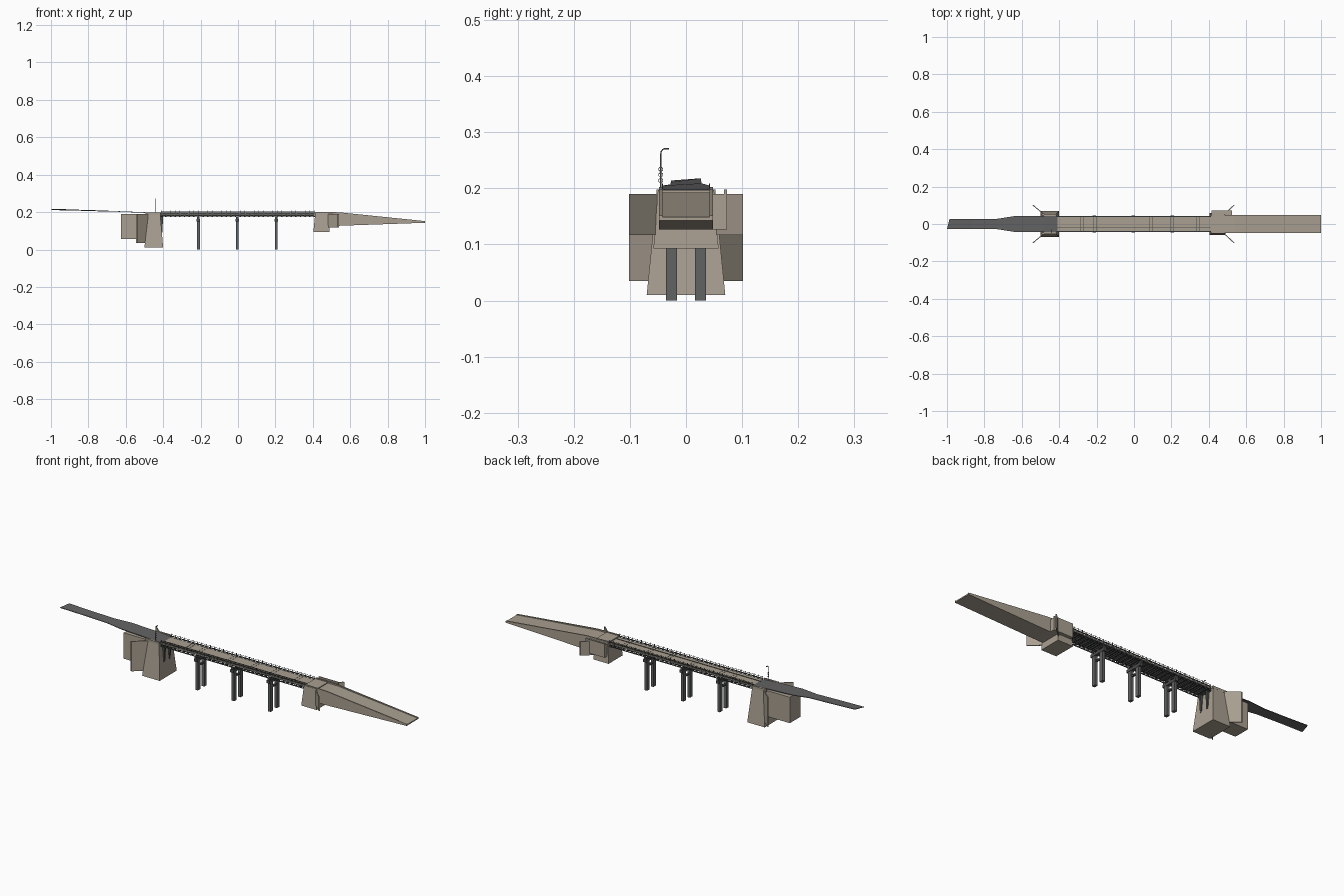
import bpy, bmesh, math
from mathutils import Vector

if "Cube" in bpy.data.objects:
    bpy.data.objects.remove(bpy.data.objects["Cube"])


def material(name, r, g, b):
    m = bpy.data.materials.new(name)
    m.diffuse_color = (r, g, b, 1)
    m.use_nodes = True
    m.node_tree.nodes["Principled BSDF"].inputs["Base Color"].default_value = m.diffuse_color
    return m


CONCRETE = material("tan_concrete", 0.40, 0.35, 0.285)
ASPHALT = material("grey_asphalt", 0.125, 0.125, 0.125)
STEEL = material("dark_steel", 0.075, 0.08, 0.078)
PILE = material("grey_pile_steel", 0.12, 0.125, 0.125)


def finish(name, bm, mat):
    bmesh.ops.recalc_face_normals(bm, faces=bm.faces[:])
    me = bpy.data.meshes.new(name)
    bm.to_mesh(me)
    bm.free()
    me.materials.append(mat)
    ob = bpy.data.objects.new(name, me)
    bpy.context.collection.objects.link(ob)
    return ob


def hexa(bm, bottom, top, z0, z1):
    """Block between two (x0, x1, y0, y1) rectangles."""
    def ring(r, z):
        x0, x1, y0, y1 = r
        return [bm.verts.new(p) for p in
                ((x0, y0, z), (x1, y0, z), (x1, y1, z), (x0, y1, z))]
    a, b = ring(bottom, z0), ring(top, z1)
    bm.faces.new(a)
    bm.faces.new(b)
    for i in range(4):
        j = (i + 1) % 4
        bm.faces.new((a[i], a[j], b[j], b[i]))


def box(bm, x0, x1, y0, y1, z0, z1):
    hexa(bm, (x0, x1, y0, y1), (x0, x1, y0, y1), z0, z1)


def prism(bm, outline, offset):
    """Extrude a closed 3D outline by an offset vector."""
    f = bm.faces.new([bm.verts.new(p) for p in outline])
    r = bmesh.ops.extrude_face_region(bm, geom=[f])
    vs = [v for v in r["geom"] if isinstance(v, bmesh.types.BMVert)]
    bmesh.ops.translate(bm, verts=vs, vec=offset)


def bar(bm, p, q, w):
    """Square bar from p to q."""
    p, q = Vector(p), Vector(q)
    d = q - p
    m = d.to_track_quat('Z', 'Y').to_matrix().to_4x4()
    m.translation = (p + q) / 2
    r = bmesh.ops.create_cube(bm, size=1)
    for v in r["verts"]:
        v.co = m @ Vector((v.co.x * w, v.co.y * w, v.co.z * d.length))


# Deck
bm = bmesh.new()
box(bm, -0.42, 0.415, -0.041, 0.041, 0.187, 0.192)
finish("bridge_deck", bm, CONCRETE)

# Underside stringers and cross beams
bm = bmesh.new()
box(bm, -0.415, 0.41, -0.04, 0.04, 0.1845, 0.187)
for y in (-0.024, -0.012, 0, 0.012, 0.024):
    box(bm, -0.415, 0.41, y - 0.002, y + 0.002, 0.178, 0.1845)
for i in range(34):
    x = -0.41 + i * 0.0248
    box(bm, x - 0.002, x + 0.002, -0.04, 0.04, 0.174, 0.18)
finish("deck_beams", bm, STEEL)

# Side lattice girders
bm = bmesh.new()
n, step = 33, 0.0248
for y in (-0.04, 0.04):
    for z in (0.1755, 0.1975):
        box(bm, -0.415, 0.412, y - 0.002, y + 0.002, z - 0.0018, z + 0.0018)
    for i in range(n):
        xa = -0.41 + i * step
        xb = xa + step
        bar(bm, (xa, y, 0.176), (xb, y, 0.197), 0.002)
        bar(bm, (xa, y, 0.197), (xb, y, 0.176), 0.002)
        bar(bm, (xa, y, 0.176), (xa, y, 0.198), 0.0025)
finish("lattice_girders", bm, STEEL)

# Handrail posts and wires
bm = bmesh.new()
for y in (-0.042, 0.042):
    for i in range(n + 1):
        x = -0.41 + i * step
        bar(bm, (x, y, 0.192), (x, y, 0.209), 0.002)
    bar(bm, (-0.41, y, 0.205), (0.408, y, 0.205), 0.0012)
finish("handrails", bm, STEEL)

# Deck joints and service pipe
bm = bmesh.new()
for x in (-0.28, -0.21, -0.04, 0.09, 0.205, 0.34):
    for d in (-0.008, 0.008):
        box(bm, x + d - 0.001, x + d + 0.001, -0.038, 0.038, 0.192, 0.1926)
box(bm, -0.42, 0.41, -0.0195, -0.0165, 0.192, 0.194)
finish("deck_joints_and_pipe", bm, STEEL)

# Piers: paired piles, bracing and cap
for k, x in enumerate((-0.212, -0.004, 0.205)):
    bm = bmesh.new()
    for y in (-0.026, 0.026):
        box(bm, x - 0.0075, x + 0.0075, y - 0.010, y + 0.010, 0, 0.158)
    finish("pier_piles_%d" % (k + 1), bm, PILE)
    bm = bmesh.new()
    box(bm, x - 0.009, x + 0.009, -0.046, 0.046, 0.15, 0.164)
    box(bm, x - 0.005, x + 0.005, -0.034, 0.034, 0.120, 0.127)
    for y in (-0.038, 0, 0.038):
        box(bm, x - 0.006, x + 0.006, y - 0.006, y + 0.006, 0.164, 0.175)
    finish("pier_cap_%d" % (k + 1), bm, STEEL)

# Left abutment with rear body and kerbs
bm = bmesh.new()
hexa(bm, (-0.50, -0.40, -0.07, 0.07), (-0.485, -0.416, -0.052, 0.052), 0.01, 0.19)
box(bm, -0.625, -0.48, -0.043, 0.043, 0.055, 0.189)
for s in (-1, 1):
    y = sorted((s * 0.045, s * 0.053))
    box(bm, -0.495, -0.415, y[0], y[1], 0.185, 0.198)
finish("left_abutment", bm, CONCRETE)

# Steel brackets on the left abutment face
bm = bmesh.new()
for y in (-0.022, 0.022):
    prism(bm, [(-0.415, y - 0.005, 0.178), (-0.40, y - 0.005, 0.178),
               (-0.405, y - 0.005, 0.09), (-0.41, y - 0.005, 0.09)], (0, 0.010, 0))
finish("abutment_brackets", bm, STEEL)

# Right abutment with side landing
bm = bmesh.new()
hexa(bm, (0.403, 0.490, -0.058, 0.058), (0.413, 0.485, -0.050, 0.050), 0.093, 0.197)
finish("right_abutment", bm, CONCRETE)
bm = bmesh.new()
box(bm, 0.415, 0.525, 0.046, 0.068, 0.127, 0.19)
box(bm, 0.415, 0.525, 0.068, 0.073, 0.127, 0.198)
finish("side_landing", bm, CONCRETE)

# Splayed wing walls at both ends
for name, xa, xb, z0 in (("left", -0.48, -0.545, 0.035), ("right", 0.48, 0.54, 0.117)):
    bm = bmesh.new()
    for s in (-1, 1):
        t = 0.007 if xb > xa else -0.007
        prism(bm, [(xa, s * 0.053, z0), (xb - t, s * 0.102, z0),
                   (xb, s * 0.102, z0), (xa + t, s * 0.053, z0)], (0, 0, 0.19 - z0))
    finish(name + "_wing_walls", bm, CONCRETE)

# Right approach ramp with low parapets
bm = bmesh.new()
ramp = [(0.415, 0.128), (0.54, 0.127), (1.0, 0.143), (1.0, 0.149), (0.54, 0.193), (0.415, 0.193)]
prism(bm, [(x, -0.043, z) for x, z in ramp], (0, 0.086, 0))
wall = ramp[:3] + [(1.0, 0.152), (0.54, 0.199), (0.415, 0.202)]
for y in (-0.048, 0.042):
    prism(bm, [(x, y, z) for x, z in wall], (0, 0.006, 0))
finish("right_approach_ramp", bm, CONCRETE)

# Left approach road: a thin, slightly banked ribbon
bm = bmesh.new()
stations = [(-0.41, 0.043, 0.192, 0), (-0.49, 0.043, 0.199, 0), (-0.64, 0.042, 0.205, 0),
            (-0.73, 0.028, 0.208, 0.001), (-0.86, 0.027, 0.212, 0.001), (-0.993, 0.027, 0.216, 0.002)]
rows = []
for x, h, z, tilt in stations:
    skew = 0.007 if x < -0.95 else 0
    rows.append([bm.verts.new((x + s * skew, s * h, z + s * tilt - d))
                 for s, d in ((-1, 0), (1, 0), (1, 0.003), (-1, 0.003))])
for a, b in zip(rows, rows[1:]):
    for i in range(4):
        j = (i + 1) % 4
        bm.faces.new((a[i], a[j], b[j], b[i]))
bm.faces.new(rows[0])
bm.faces.new(rows[-1])
finish("left_approach_road", bm, ASPHALT)

# Lamp post with curved arm, lamp and signal rings
bm = bmesh.new()
x, y = -0.44, -0.045
path = [(x, y, 0.19), (x, y, 0.262)]
path += [(x, y + 0.008 * (1 - math.cos(a)), 0.262 + 0.009 * math.sin(a))
         for a in (math.radians(d) for d in (30, 60, 90))]
for p, q in zip(path, path[1:]):
    bar(bm, p, q, 0.002)
box(bm, x - 0.002, x + 0.002, y + 0.008, y + 0.015, 0.269, 0.272)
for z in (0.214, 0.224, 0.234):
    for i in range(10):
        a, b = (2 * math.pi * k / 10 for k in (i, i + 1))
        bar(bm, (x, y + 0.0038 * math.cos(a), z + 0.0038 * math.sin(a)),
            (x, y + 0.0038 * math.cos(b), z + 0.0038 * math.sin(b)), 0.0012)
finish("lamp_post", bm, STEEL)
